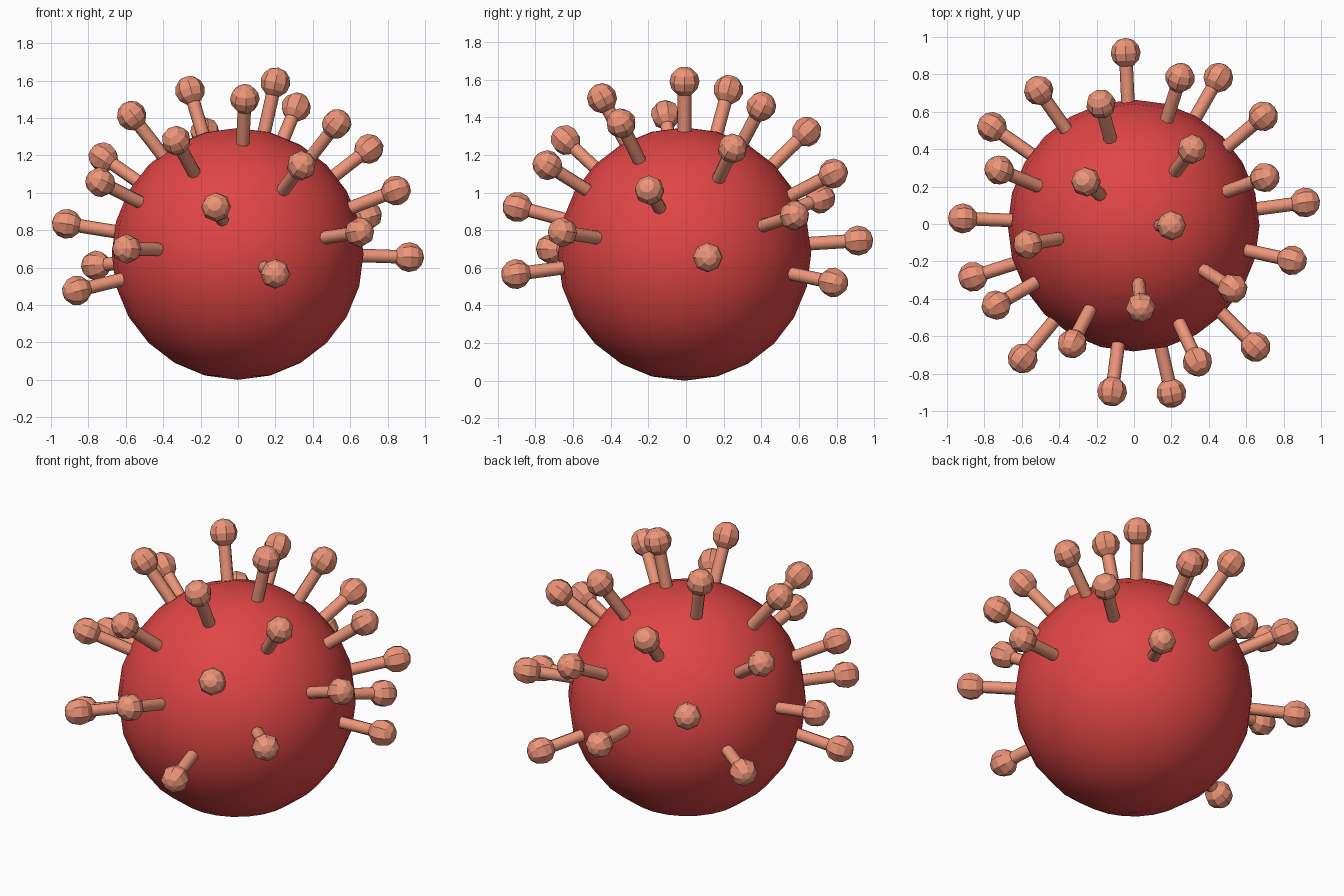
import bpy, math
from mathutils import Vector

if "Cube" in bpy.data.objects:
    bpy.data.objects.remove(bpy.data.objects["Cube"])


def material(name, color):
    m = bpy.data.materials.new(name)
    m.diffuse_color = (*color, 1)
    m.use_nodes = True
    m.node_tree.nodes["Principled BSDF"].inputs["Base Color"].default_value = m.diffuse_color
    return m


red = material("red", (0.75, 0.06, 0.06))
salmon = material("salmon", (0.85, 0.30, 0.19))


def finish(name, mat):
    o = bpy.context.object
    o.name = name
    o.data.materials.append(mat)
    return o


# Round body
bpy.ops.mesh.primitive_uv_sphere_add(segments=24, ring_count=12, radius=0.673,
                                     location=(-0.002, -0.008, 0.673))
finish("body", red)
bpy.ops.object.shade_smooth()

# Spikes on a golden-angle spiral, from the top to just below the middle
COUNT, TIP, ROOT = 26, 0.926, 0.58
GOLDEN = math.pi * (3 - math.sqrt(5))
centre = Vector((-0.002, -0.008, 0.687))
for i in range(COUNT):
    z = 1 - 1.25 * (i + 0.5) / COUNT
    h = math.sqrt(1 - z * z)
    d = Vector((h * math.cos(GOLDEN * i), h * math.sin(GOLDEN * i), z))
    rot = d.to_track_quat('Z', 'Y').to_euler()
    # Stem
    bpy.ops.mesh.primitive_cylinder_add(vertices=8, radius=0.036, depth=TIP - ROOT,
                                        location=centre + d * (TIP + ROOT) / 2, rotation=rot)
    finish(f"spike_stem_{i}", salmon)
    bpy.ops.object.shade_smooth_by_angle(angle=math.radians(50))
    # Knob
    bpy.ops.mesh.primitive_uv_sphere_add(segments=8, ring_count=6, radius=0.08,
                                         location=centre + d * TIP, rotation=rot)
    finish(f"spike_knob_{i}", salmon)
